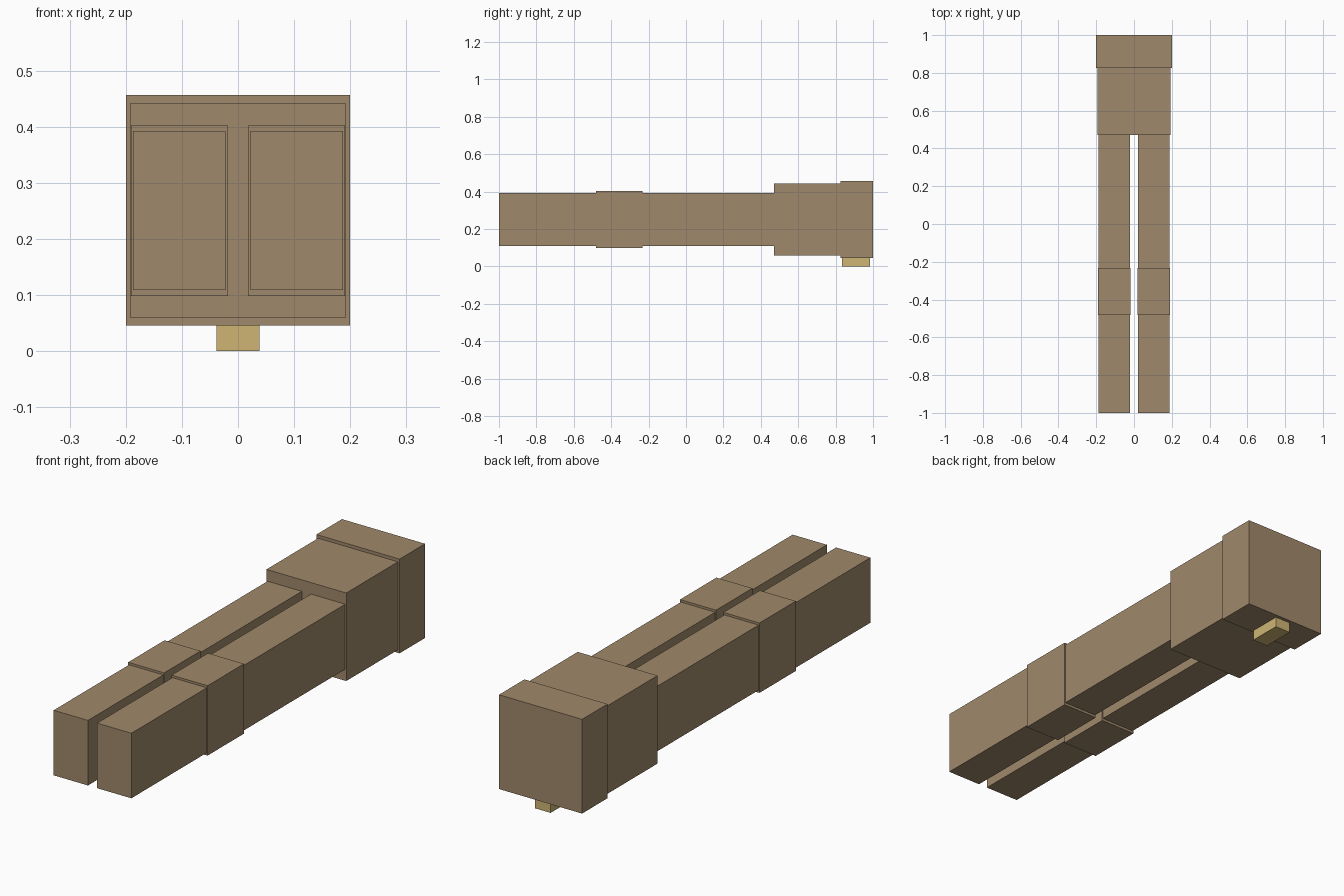
import bpy
from mathutils import Vector

default = bpy.data.objects.get("Cube")
if default:
    bpy.data.objects.remove(default, do_unlink=True)


def material(name, colour):
    mat = bpy.data.materials.new(name)
    mat.use_nodes = True
    mat.diffuse_color = colour
    mat.node_tree.nodes["Principled BSDF"].inputs["Base Color"].default_value = colour
    return mat


brown = material("brown cloth", (0.35, 0.25, 0.147, 1))
gold = material("gold metal", (0.62, 0.46, 0.175, 1))


def box(name, low, high, mat):
    """Flat-faced block between two opposite corners."""
    low, high = Vector(low), Vector(high)
    bpy.ops.mesh.primitive_cube_add(size=1, location=(low + high) / 2)
    obj = bpy.context.object
    obj.name = name
    obj.scale = high - low
    bpy.ops.object.transform_apply(location=False, rotation=False, scale=True)
    obj.data.materials.append(mat)
    return obj


# Waistband, hips and the buckle at the front of the waist
box("waistband", (-0.2, 0.825, 0.046), (0.2, 1, 0.456), brown)
box("hips", (-0.192, 0.47, 0.059), (0.192, 0.825, 0.442), brown)
box("buckle", (-0.038, 0.835, 0), (0.038, 0.985, 0.046), gold)

# Legs with a slightly wider knee band on each
for side, sign in (("left", 1), ("right", -1)):
    def mirrored(name, inner, outer, y0, y1, z0, z1):
        x0, x1 = sorted((sign * inner, sign * outer))
        box(side + "_" + name, (x0, y0, z0), (x1, y1, z1), brown)

    mirrored("leg", 0.022, 0.187, -1, 0.47, 0.109, 0.392)
    mirrored("knee_band", 0.018, 0.191, -0.482, -0.232, 0.098, 0.402)
